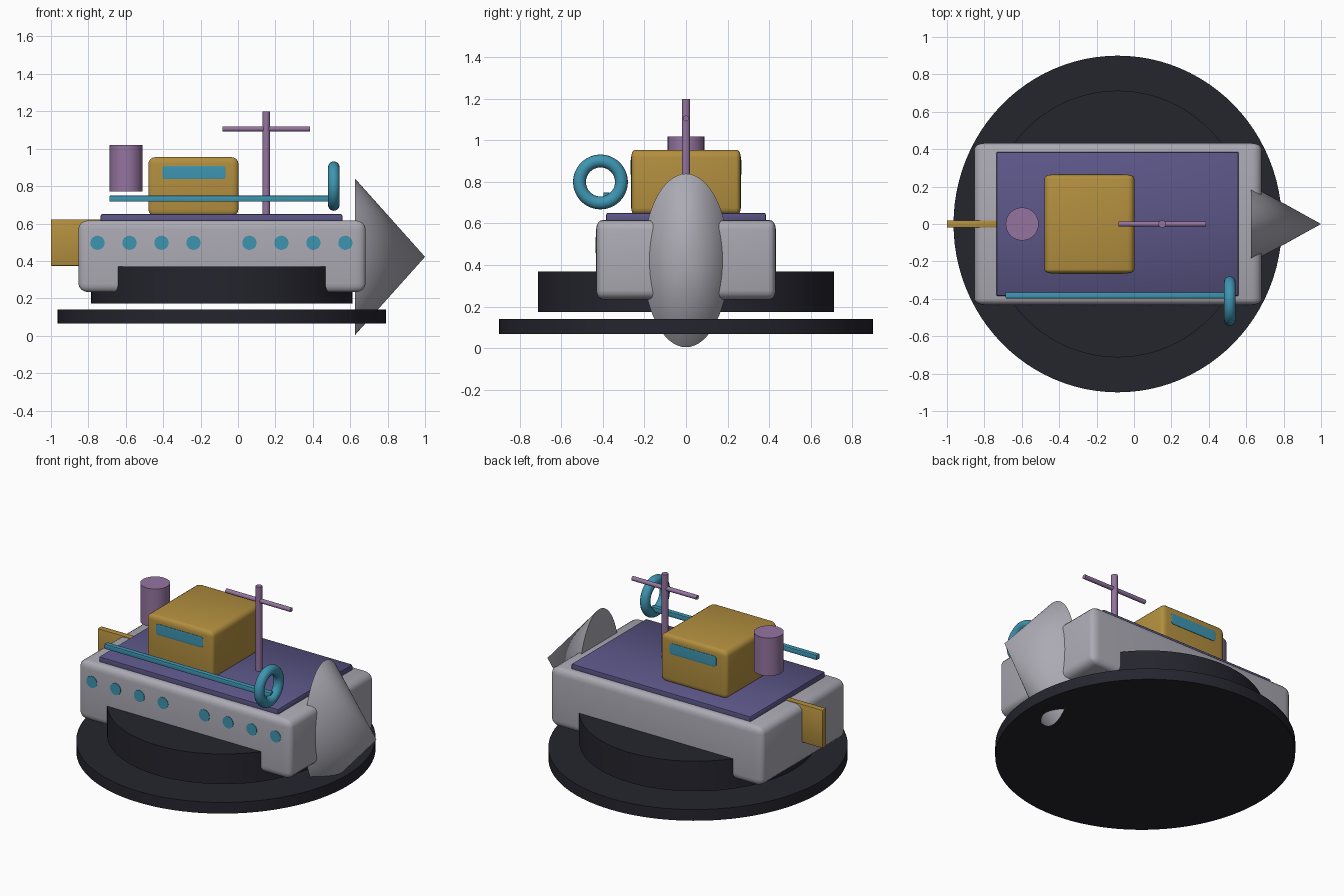
import bpy, bmesh
from math import radians
from mathutils import Matrix, Vector

cube = bpy.data.objects.get("Cube")
if cube:
    bpy.data.objects.remove(cube, do_unlink=True)


def material(name, rgb):
    m = bpy.data.materials.new(name)
    m.use_nodes = True
    m.diffuse_color = (*rgb, 1)
    m.node_tree.nodes["Principled BSDF"].inputs["Base Color"].default_value = (*rgb, 1)
    return m


GREY = material("hull grey", (0.41, 0.40, 0.45))
BLACK = material("skirt black", (0.018, 0.018, 0.027))
VIOLET = material("deck violet", (0.105, 0.092, 0.24))
GOLD = material("cabin gold", (0.45, 0.275, 0.05))
MAUVE = material("mast mauve", (0.30, 0.175, 0.35))
TEAL = material("trim teal", (0.048, 0.30, 0.44))


def finish(name, bm, mat):
    mesh = bpy.data.meshes.new(name)
    bmesh.ops.recalc_face_normals(bm, faces=bm.faces)
    bm.to_mesh(mesh)
    bm.free()
    mesh.materials.append(mat)
    ob = bpy.data.objects.new(name, mesh)
    bpy.context.collection.objects.link(ob)
    bpy.ops.object.select_all(action="DESELECT")
    bpy.context.view_layer.objects.active = ob
    ob.select_set(True)
    bpy.ops.object.shade_smooth_by_angle(angle=radians(35))


def box(name, lo, hi, mat, radius, segments=4):
    """Box between two corners; radius is the edge rounding along each axis."""
    lo, hi = Vector(lo), Vector(hi)
    size = hi - lo
    bm = bmesh.new()
    bmesh.ops.create_cube(bm, size=1)
    bm.transform(Matrix.Diagonal((*[s / r for s, r in zip(size, radius)], 1)))
    bmesh.ops.bevel(bm, geom=bm.edges[:], offset=1, segments=segments,
                    profile=0.5, affect="EDGES")
    bm.transform(Matrix.Translation((lo + hi) / 2) @ Matrix.Diagonal((*radius, 1)))
    finish(name, bm, mat)


def cylinder(name, centre, rx, ry, length, mat, axis="Z", tip=1.0, segments=64):
    """Elliptical cylinder, or a cone when tip is zero, along the given axis."""
    bm = bmesh.new()
    bmesh.ops.create_cone(bm, cap_ends=True, segments=segments, radius1=1,
                          radius2=tip, depth=length)
    turn = {"Z": Matrix.Identity(4), "X": Matrix.Rotation(radians(90), 4, "Y"),
            "Y": Matrix.Rotation(radians(90), 4, "X")}[axis]
    bm.transform(Matrix.Translation(centre) @ turn @ Matrix.Diagonal((rx, ry, 1, 1)))
    finish(name, bm, mat)


# Round skirt: a wide plate with a drum above it
cylinder("skirt_plate", (-0.087, 0, 0.103), 0.878, 0.9, 0.073, BLACK, segments=96)
cylinder("skirt_drum", (-0.087, 0, 0.271), 0.698, 0.713, 0.196, BLACK, segments=96)

# Hull, deck, bow cone and rudder
box("hull", (-0.853, -0.433, 0.233), (0.682, 0.433, 0.617), GREY, (0.055, 0.032, 0.045))
box("deck", (-0.735, -0.385, 0.60), (0.559, 0.385, 0.65), VIOLET, (0.01, 0.005, 0.01), 2)
cylinder("bow_cone", (0.813, 0, 0.422), 0.418, 0.207, 0.374, GREY, "X", tip=0)
box("rudder", (-1, -0.02, 0.374), (-0.70, 0.02, 0.622), GOLD, (0.004, 0.004, 0.004), 2)

# Cabin with a window plate on both long sides
box("cabin", (-0.479, -0.264, 0.64), (0.002, 0.264, 0.955), GOLD, (0.038, 0.022, 0.035))
for side, name in ((-1, "front"), (1, "back")):
    y = side * 0.265
    box("cabin_window_" + name, (-0.404, y - 0.003, 0.837), (-0.067, y + 0.003, 0.907),
        TEAL, (0.012, 0.001, 0.012), 2)

# Two groups of four portholes on the front side
for group, start in enumerate((-0.751, 0.061)):
    for i in range(4):
        cylinder(f"porthole_{group * 4 + i + 1}", (start + i * 0.171, -0.433, 0.497),
                 0.038, 0.038, 0.007, TEAL, "Y", segments=24)

# Funnel, mast and yard
cylinder("funnel", (-0.598, 0, 0.896), 0.088, 0.088, 0.248, MAUVE)
cylinder("mast", (0.151, 0, 0.92), 0.02, 0.02, 0.56, MAUVE, segments=24)
cylinder("yard", (0.151, 0, 1.106), 0.014, 0.014, 0.468, MAUVE, "X", segments=24)

# Side rail and lifebuoy
box("side_rail", (-0.687, -0.398, 0.717), (0.512, -0.366, 0.749), TEAL,
    (0.004, 0.004, 0.004), 2)
bpy.ops.mesh.primitive_torus_add(major_segments=48, minor_segments=16, major_radius=0.101,
                                 minor_radius=0.031, location=(0.512, -0.412, 0.8),
                                 rotation=(0, radians(90), 0))
buoy = bpy.context.object
buoy.name = "lifebuoy"
buoy.data.materials.append(TEAL)
bpy.ops.object.shade_smooth()
